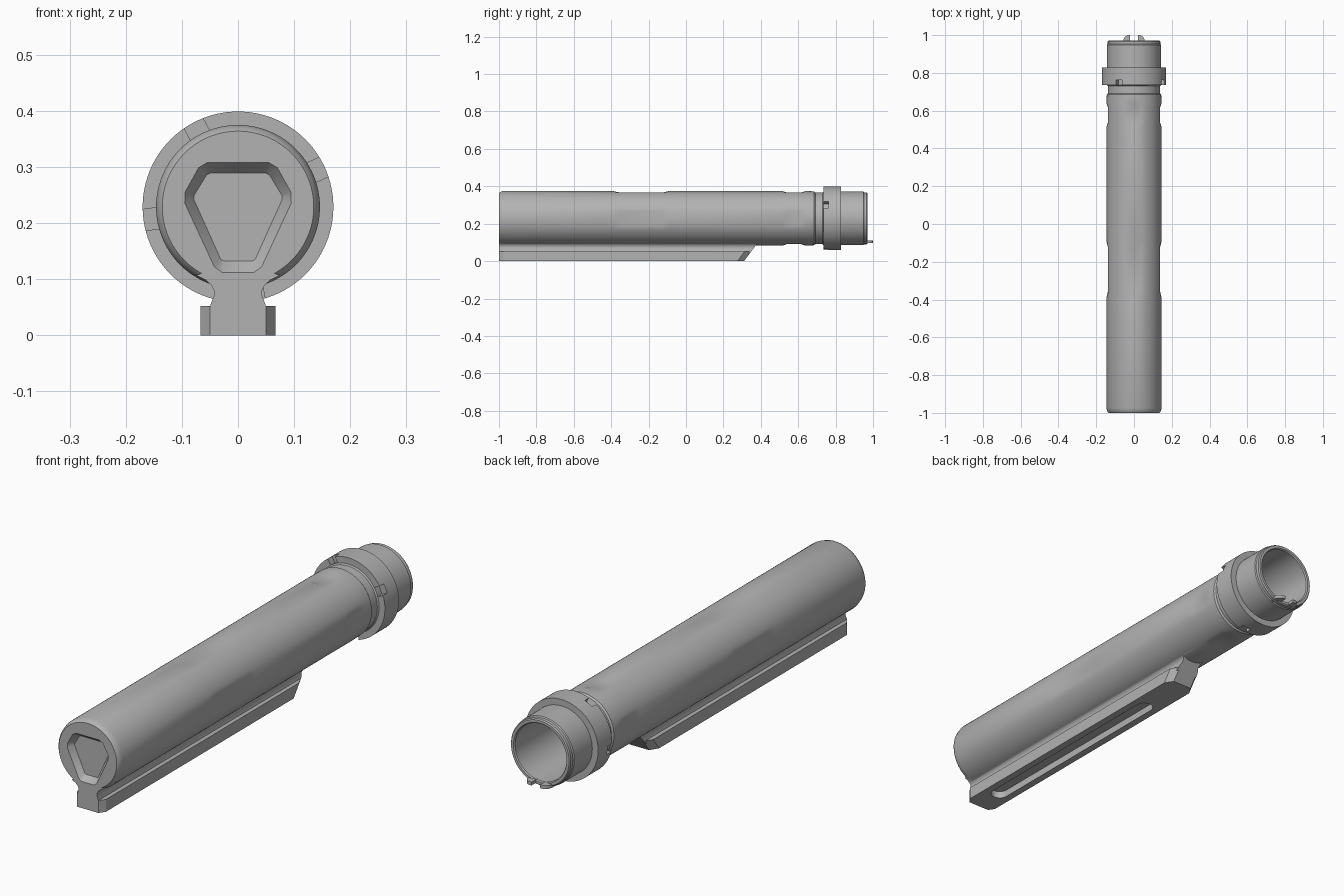
import bpy, bmesh, math
from mathutils import Matrix, Vector

cube = bpy.data.objects.get("Cube")
if cube:
    bpy.data.objects.remove(cube, do_unlink=True)

CZ = 0.229     # height of the tube axis
SEG = 96

grey = bpy.data.materials.new("plain grey")
grey.use_nodes = True
GREY = (0.45, 0.45, 0.45, 1)
grey.diffuse_color = GREY
grey.node_tree.nodes["Principled BSDF"].inputs["Base Color"].default_value = GREY


def loft(name, rings, closed=False):
    """Skin a list of equal-length point rings, capping the ends unless closed."""
    bm = bmesh.new()
    rows = [[bm.verts.new(p) for p in ring] for ring in rings]
    n = len(rows[0])
    pairs = list(zip(rows, rows[1:]))
    if closed:
        pairs.append((rows[-1], rows[0]))
    else:
        bm.faces.new(rows[0])
        bm.faces.new(rows[-1])
    for a, b in pairs:
        for i in range(n):
            j = (i + 1) % n
            bm.faces.new((a[i], a[j], b[j], b[i]))
    bmesh.ops.recalc_face_normals(bm, faces=bm.faces)
    me = bpy.data.meshes.new(name)
    bm.to_mesh(me)
    bm.free()
    me.materials.append(grey)
    ob = bpy.data.objects.new(name, me)
    bpy.context.collection.objects.link(ob)
    return ob


def combine(target, other, operation):
    """Apply a boolean and discard the second object."""
    mod = target.modifiers.new(operation, 'BOOLEAN')
    mod.operation, mod.object, mod.solver = operation, other, 'EXACT'
    bpy.context.view_layer.objects.active = target
    bpy.ops.object.modifier_apply(modifier=mod.name)
    bpy.data.objects.remove(other, do_unlink=True)


def smooth(ob, angle=28):
    bpy.ops.object.select_all(action='DESELECT')
    ob.select_set(True)
    bpy.context.view_layer.objects.active = ob
    bpy.ops.object.shade_smooth_by_angle(angle=math.radians(angle))


def ring(y, r, limit=1.0):
    """Circle round the tube axis, flattened on four sides at the limit."""
    pts = []
    for i in range(SEG):
        a = math.tau * i / SEG
        x, z = r * math.cos(a), r * math.sin(a)
        pts.append((max(-limit, min(limit, x)), y, CZ + max(-limit, min(limit, z))))
    return pts


def mirror(half):
    """Complete a right-hand outline with its left-hand copy."""
    return half + [(-x, v) for x, v in reversed(half)]


# Hollow tube with shallow wrench flats, a neck groove, a rear lip and a deep bore
R, FLAT = 0.146, 0.1375
tube = loft("buffer_tube", [ring(*s) for s in (
    (-1.0, 0.135), (-0.993, 0.141), (-0.975, R),
    (-0.39, R), (-0.355, R, FLAT), (-0.125, R, FLAT), (-0.09, R),
    (0.515, R), (0.54, R, FLAT), (0.615, R, FLAT), (0.64, R),
    (0.685, 0.144), (0.692, 0.138), (0.73, 0.138), (0.735, 0.143),
    (0.948, 0.143), (0.952, 0.139), (0.966, 0.139), (0.971, 0.135),
    (0.971, 0.124), (0.966, 0.120), (-0.90, 0.120))])

# Flared neck joining the tube to the rail, its rear end sloped
neck_half = [(0.05, 0.04), (0.049, 0.055), (0.043, 0.07), (0.043, 0.08),
             (0.048, 0.09), (0.058, 0.099), (0.075, 0.107), (0.06, 0.112)]
neck = mirror(neck_half)
neck_body = loft("neck", [[(x, -1.0, z) for x, z in neck],
                          [(x, 0.31 + 0.75 * z, z) for x, z in neck]])
combine(tube, neck_body, 'UNION')

# Tapered six-sided pocket in the front face
outer = mirror([(0.055, 0.308), (0.07, 0.299), (0.094, 0.256), (0.095, 0.236),
                (0.042, 0.122), (0.028, 0.112)])
inner = mirror([(0.05, 0.289), (0.056, 0.286), (0.078, 0.25), (0.079, 0.243),
                (0.031, 0.136), (0.026, 0.133)])


def widen(pts, k):
    return [(x * k, CZ + (z - CZ) * k) for x, z in pts]


pocket = loft("pocket_cutter", [[(x, -1.01, z) for x, z in widen(outer, 1.05)],
                                [(x, -1.0, z) for x, z in outer],
                                [(x, -0.975, z) for x, z in inner]])
combine(tube, pocket, 'DIFFERENCE')
smooth(tube)

# Rail with clipped corners, a sloped rear end and a long slot underneath
plan = mirror([(0.05, -1.0), (0.067, -0.975), (0.067, 0.275), (0.045, 0.31)])
rail = loft("rail", [[(x, y + (0.75 * z if y > 0 else 0), z) for x, y in plan]
                     for z in (0, 0.052)])
slot = []
for cy, start in ((0.065, 0), (-0.865, math.pi)):
    for i in range(17):
        a = start + math.pi * i / 16
        slot.append((0.036 * math.cos(a), cy + 0.036 * math.sin(a)))
slot_cutter = loft("slot_cutter", [[(x, y, z) for x, y in slot] for z in (-0.02, 0.03)])
combine(rail, slot_cutter, 'DIFFERENCE')
smooth(rail)

# Castellated locking collar
collar = loft("locking_collar", [ring(y, r) for y, r in (
    (0.735, 0.142), (0.735, 0.17), (0.828, 0.17), (0.828, 0.142))], closed=True)
for angle in (25, 118, 188, -80):
    rot = Matrix.Rotation(math.radians(-angle), 4, 'Y')
    box = [(0.13, -0.019), (0.2, -0.019), (0.2, 0.019), (0.13, 0.019)]
    notch = loft("notch_cutter", [
        [tuple(rot @ Vector((x, y, z)) + Vector((0, 0, CZ))) for x, z in box]
        for y in (0.72, 0.763)])
    combine(collar, notch, 'DIFFERENCE')
smooth(collar)

# Pair of rounded prongs at the rear lip
for side, name in ((1, "left_prong"), (-1, "right_prong")):
    outline = [(0.02, 0.95), (0.02, 1.0)]
    for i in range(9):
        a = math.pi / 2 * (1 - i / 8)
        outline.append((0.028 + 0.028 * math.cos(a), 0.968 + 0.032 * math.sin(a)))
    outline.append((0.056, 0.95))
    prong = loft(name, [[(side * x, y, z) for x, y in outline] for z in (0.097, 0.111)])
    smooth(prong)
